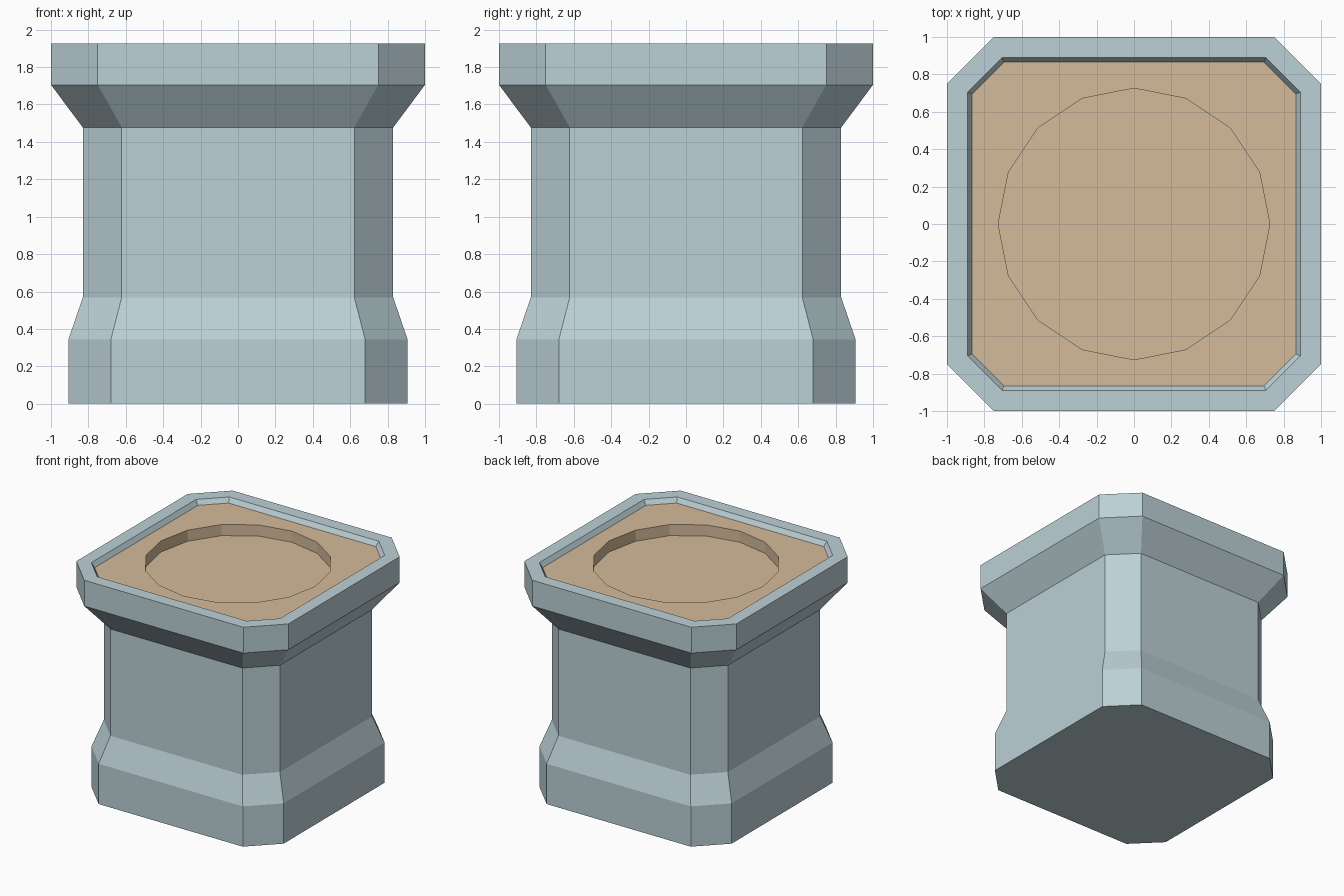
import bpy, bmesh, math

if "Cube" in bpy.data.objects:
    bpy.data.objects.remove(bpy.data.objects["Cube"])


def material(name, rgb):
    m = bpy.data.materials.new(name)
    m.diffuse_color = (*rgb, 1)
    m.use_nodes = True
    m.node_tree.nodes["Principled BSDF"].inputs["Base Color"].default_value = m.diffuse_color
    return m


stone = material("pale blue grey stone", (0.50, 0.635, 0.67))
sand = material("sandy tan", (0.66, 0.495, 0.328))


def octagon(bm, half, flat, z):
    """Ring of a square with chamfered corners."""
    pts = [(half, -flat), (half, flat), (flat, half), (-flat, half),
           (-half, flat), (-half, -flat), (-flat, -half), (flat, -half)]
    return [bm.verts.new((x, y, z)) for x, y in pts]


def bridge(bm, a, b):
    n = len(a)
    for i in range(n):
        j = (i + 1) % n
        bm.faces.new((a[i], a[j], b[j], b[i]))


def finish(bm, name, mat):
    mesh = bpy.data.meshes.new(name)
    bm.to_mesh(mesh)
    bm.free()
    mesh.materials.append(mat)
    ob = bpy.data.objects.new(name, mesh)
    bpy.context.collection.objects.link(ob)
    return ob


# Pedestal: plinth, shaft, flared cap and inner lip as one stacked profile
profile = [(0.907, 0.68, 0), (0.907, 0.68, 0.343), (0.83, 0.622, 0.568),
           (0.83, 0.622, 1.478), (1.0, 0.75, 1.705), (1.0, 0.75, 1.925),
           (0.89, 0.705, 1.925), (0.865, 0.695, 1.885)]
bm = bmesh.new()
rings = [octagon(bm, *p) for p in profile]
for a, b in zip(rings, rings[1:]):
    bridge(bm, a, b)
bm.faces.new(rings[0][::-1])
finish(bm, "pedestal", stone)

# Sand top: chamfered slab with a 16-sided round recess
TOP, FLOOR, R, N = 1.885, 1.79, 0.726, 16
bm = bmesh.new()
outer = octagon(bm, 0.865, 0.695, TOP)
circles = [[bm.verts.new((R * math.cos(2 * math.pi * i / N),
                          R * math.sin(2 * math.pi * i / N), z))
            for i in range(N)] for z in (TOP, FLOOR)]
rim, floor = circles
# Octagon corner k sits beside recess corner 2k - 1
for k in range(8):
    o, p = outer[k], outer[(k + 1) % 8]
    a, b, c = (rim[(2 * k + d) % N] for d in (-1, 0, 1))
    bm.faces.new((o, b, a))
    bm.faces.new((o, p, b))
    bm.faces.new((p, c, b))
bridge(bm, floor, rim)
for f in bm.faces:
    if abs(f.calc_center_median().z - (TOP + FLOOR) / 2) < 0.01:
        f.normal_flip()
bm.faces.new(floor)
finish(bm, "sand_top", sand)
